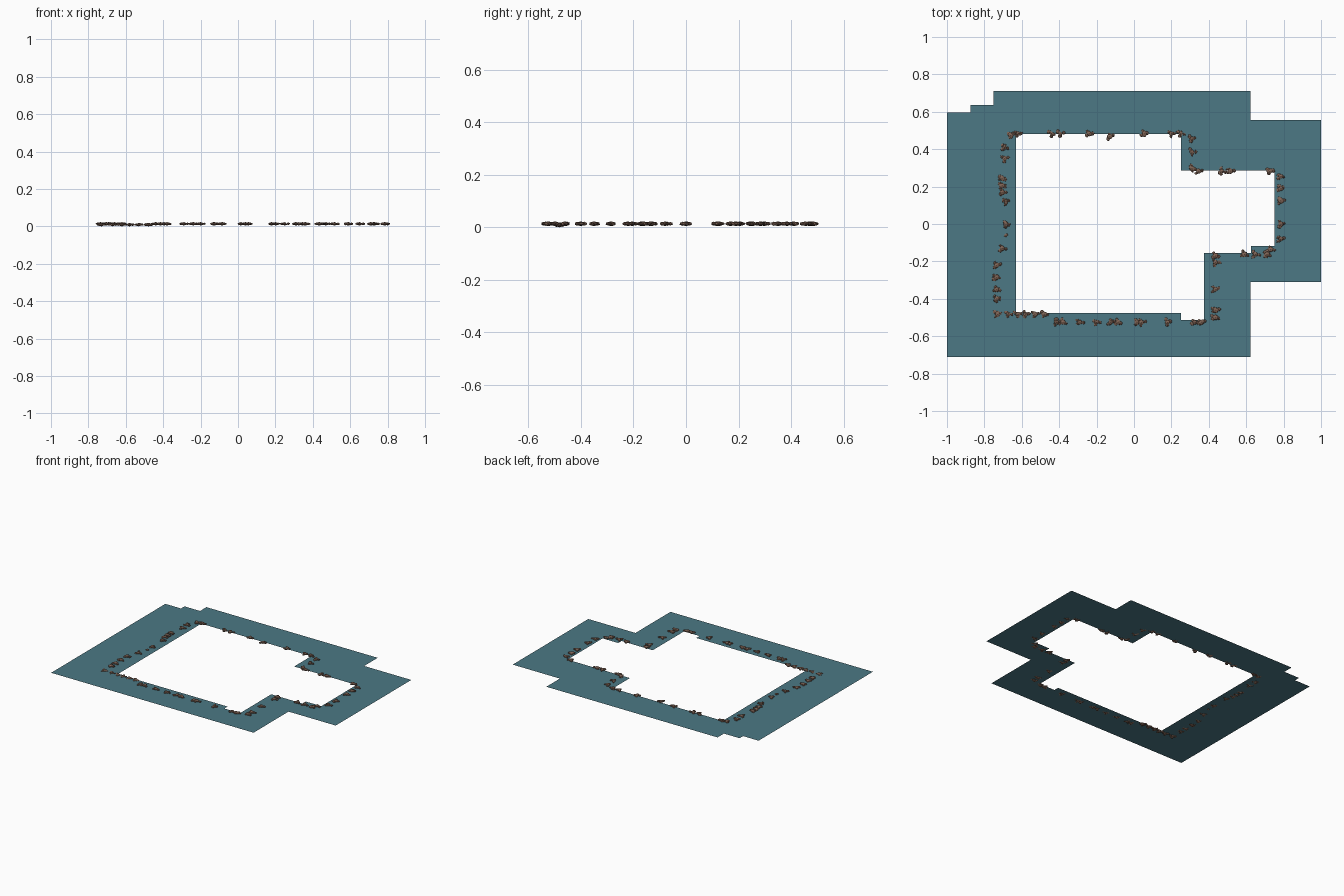
import bpy, bmesh, math, random
from mathutils import Matrix, Vector

if "Cube" in bpy.data.objects:
    bpy.data.objects.remove(bpy.data.objects["Cube"])
random.seed(7)


def material(name, rgb):
    m = bpy.data.materials.new(name)
    m.diffuse_color = (*rgb, 1)
    m.use_nodes = True
    m.node_tree.nodes["Principled BSDF"].inputs["Base Color"].default_value = m.diffuse_color
    return m


WATER = material("teal_water", (0.072, 0.19, 0.235))
ROCK = material("brown_rock", (0.21, 0.125, 0.09))
ROCK_DARK = material("dark_brown_rock", (0.15, 0.09, 0.066))


def make_object(name, bm, mats):
    mesh = bpy.data.meshes.new(name)
    bm.to_mesh(mesh)
    bm.free()
    for m in mats:
        mesh.materials.append(m)
    ob = bpy.data.objects.new(name, mesh)
    bpy.context.collection.objects.link(ob)


# Flat water sheet: stepped outer outline with a stepped hole
WATER_Z = 0.011
outer = [(-1, .597), (-.875, .597), (-.875, .637), (-.75, .637), (-.75, .71), (.622, .71),
         (.622, .555), (1, .555), (1, -.31), (.622, -.31), (.622, -.71), (-1, -.71)]
inner = [(-.63, .48), (.25, .48), (.25, .285), (.75, .285), (.75, -.117), (.625, -.117),
         (.625, -.155), (.375, -.155), (.375, -.512), (.25, -.512), (.25, -.475), (-.63, -.475)]
bm = bmesh.new()
for loop in (outer, inner):
    vs = [bm.verts.new((x, y, WATER_Z)) for x, y in loop]
    for i, v in enumerate(vs):
        bm.edges.new((v, vs[(i + 1) % len(vs)]))
bmesh.ops.triangle_fill(bm, edges=bm.edges[:], use_beauty=True, normal=(0, 0, 1))
for f in bm.faces:
    f.normal_update()
    if f.normal.z < 0:
        f.normal_flip()
make_object("water_surface", bm, [WATER])


# Shore rocks: small clusters of flattened faceted stones
def add_stone(bm, x, y, z, r, h, mat):
    res = bmesh.ops.create_icosphere(bm, subdivisions=1, radius=1)
    turn = Matrix.Rotation(random.uniform(0, math.tau), 4, 'Z')
    size = Matrix.Diagonal((r * random.uniform(.9, 1.3), r * random.uniform(.75, 1), h, 1))
    for v in res['verts']:
        v.co *= random.uniform(.88, 1.08)
        v.co.z = max(-1, min(1, v.co.z * 1.1))
        v.co = Matrix.Translation((x, y, z)) @ turn @ size @ v.co
        for f in v.link_faces:
            f.material_index = mat


def rock_row(name, spots, z=0.014):
    bm = bmesh.new()
    for x, y in spots:
        for k in range(4):
            a = k * math.tau / 3 + random.uniform(-.5, .5)
            d = 0 if k == 0 else random.uniform(.014, .021)
            r = random.uniform(.015, .018) if k == 0 else random.uniform(.009, .013)
            h = .0095 if k == 0 else random.uniform(.006, .008)
            add_stone(bm, x + d * math.cos(a), y + d * math.sin(a) * .8, z, r, h, int(k == 3))
    make_object(name, bm, [ROCK, ROCK_DARK])


def along_x(y, xs):
    return [(x, y) for x in xs]


def along_y(x, ys):
    return [(x, y) for y in ys]


rock_row("north_rocks", along_x(.483, [-.62, -.44, -.395, -.24, .055, .2, .25])
         + [(-.66, .475), (-.13, .468)])
rock_row("north_inlet_rocks", along_y(.31, [.455, .385, .298]) + along_x(.283, [.345, .47, .515, .725]))
rock_row("east_rocks", along_y(.785, [.255, .19, .125, .0, -.08]))
rock_row("south_inlet_rocks", along_x(-.162, [.59, .65, .71]) + [(.73, -.135)]
         + along_y(.435, [-.17, -.205, -.35, -.46, -.5]))
rock_row("south_rocks", along_x(-.525, [.36, .325, .18, .04, .015, -.085, -.125, -.2, -.29, -.38, -.415]))
rock_row("corner_rocks", along_x(-.482, [-.48, -.53, -.58, -.62, -.67, -.73]), z=.0098)
rock_row("west_rocks", along_y(-.735, [-.4, -.35, -.285, -.22])
         + along_y(-.685, [.0, .12]) + along_y(-.692, [.35, .41])
         + along_y(-.705, [-.13, .17, .205, .245]))
bm = bmesh.new()
add_stone(bm, -.685, -.06, .014, .012, .007, 0)
make_object("west_pebble", bm, [ROCK, ROCK_DARK])
